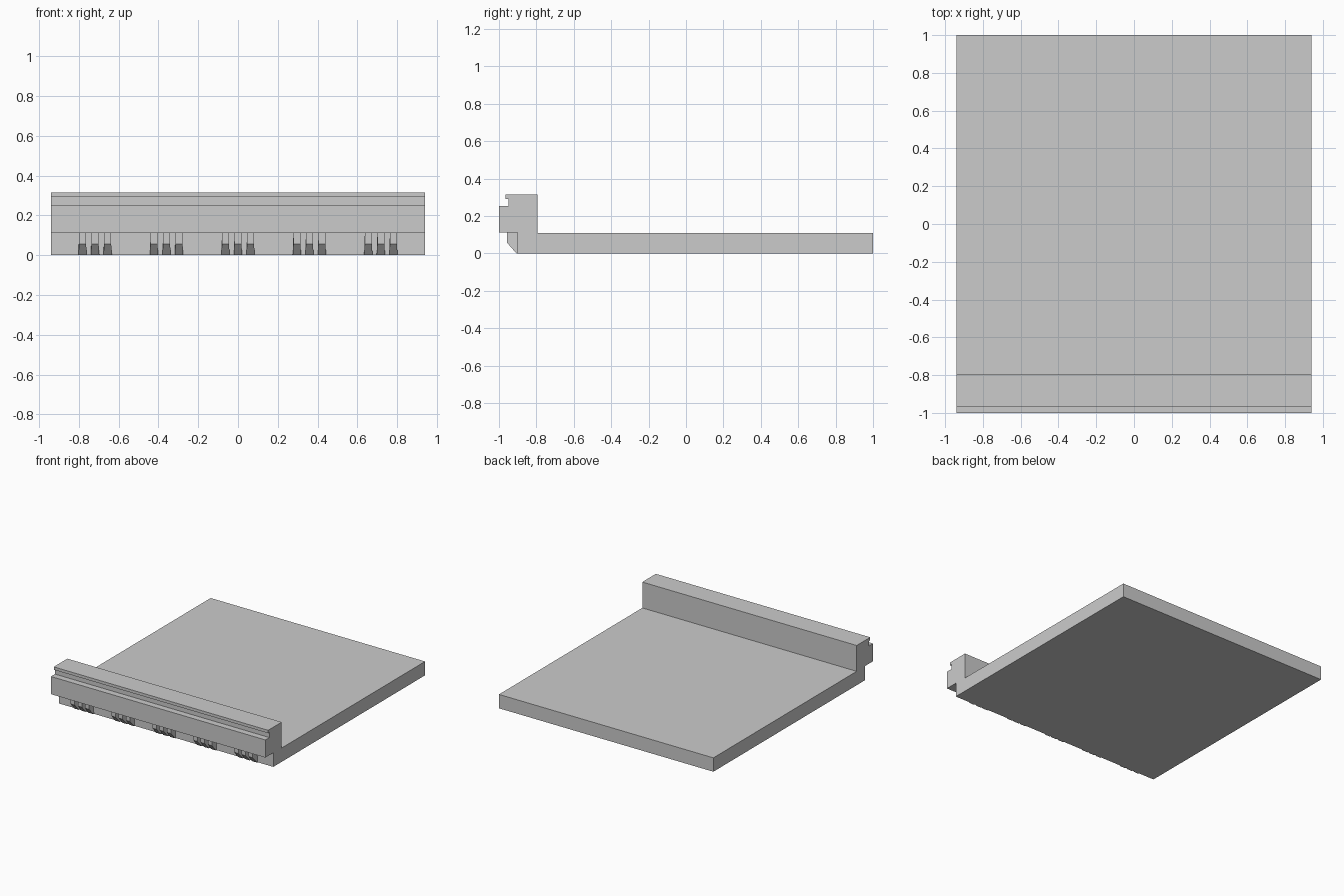
import bpy

if "Cube" in bpy.data.objects:
    bpy.data.objects.remove(bpy.data.objects["Cube"])

HALF_W = 0.94


def make_object(name, verts, faces):
    mesh = bpy.data.meshes.new(name)
    mesh.from_pydata(verts, [], faces)
    mesh.update()
    obj = bpy.data.objects.new(name, mesh)
    bpy.context.collection.objects.link(obj)
    return obj


def loft_x(name, profile, left, right):
    """Close a (y, z) profile between left and right x values per point."""
    n = len(profile)
    verts = [(x, y, z) for x, (y, z) in zip(left, profile)]
    verts += [(x, y, z) for x, (y, z) in zip(right, profile)]
    faces = [tuple(range(n))[::-1], tuple(range(n, 2 * n))]
    faces += [(i, (i + 1) % n, n + (i + 1) % n, n + i) for i in range(n)]
    return make_object(name, verts, faces)


# Floor slab and moulded front ledge, one continuous section
section = [(-0.9, 0), (1, 0), (1, 0.11), (-0.795, 0.11), (-0.795, 0.315),
           (-0.965, 0.315), (-0.965, 0.292), (-0.95, 0.292), (-0.95, 0.252),
           (-1, 0.252), (-1, 0.112), (-0.9, 0.112)]
loft_x("slab_with_ledge", section, [-HALF_W] * len(section), [HALF_W] * len(section))

# Small brackets under the ledge, in five groups of three, flared at the foot
bracket = [(-0.9, 0), (-0.9, 0.056), (-0.9, 0.112),
           (-0.956, 0.112), (-0.956, 0.056), (-0.907, 0)]
half = [0.021, 0.0175, 0.0175, 0.0175, 0.0175, 0.021]
for group in range(-2, 3):
    for k in (-1, 0, 1):
        cx = group * 0.359 + k * 0.063
        loft_x(f"bracket_{group + 3}_{k + 2}", bracket[::-1],
               [cx - h for h in half[::-1]], [cx + h for h in half[::-1]])

# Make face directions consistent on every part
import bmesh
for obj in bpy.context.collection.objects:
    bm = bmesh.new()
    bm.from_mesh(obj.data)
    bmesh.ops.recalc_face_normals(bm, faces=bm.faces)
    bm.to_mesh(obj.data)
    bm.free()
